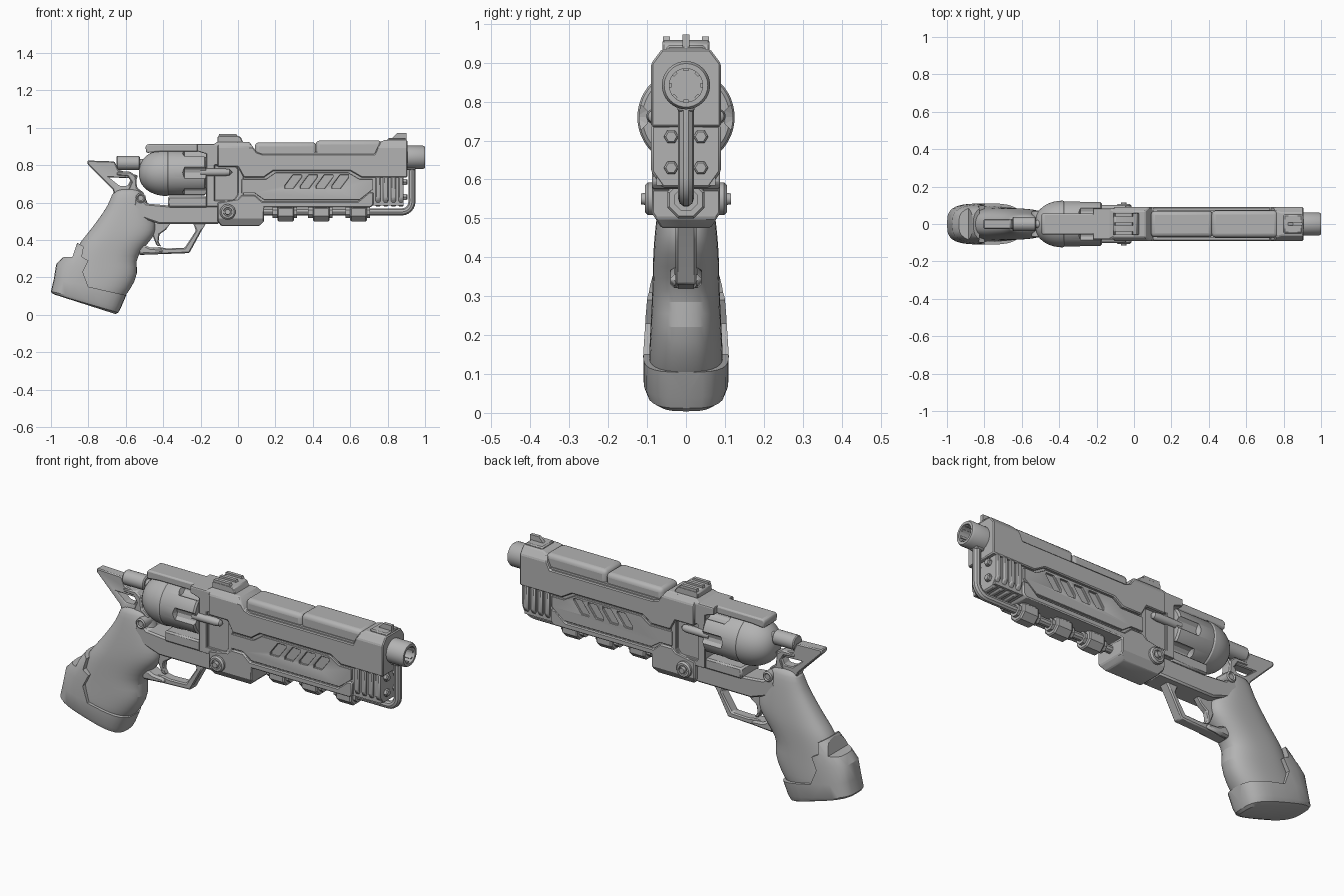
import bpy, bmesh, math
from mathutils import Matrix, Vector

if "Cube" in bpy.data.objects:
    bpy.data.objects.remove(bpy.data.objects["Cube"])

GREY = bpy.data.materials.new("plain_grey")
GREY.diffuse_color = (0.45, 0.45, 0.45, 1)
GREY.use_nodes = True
GREY.node_tree.nodes["Principled BSDF"].inputs["Base Color"].default_value = GREY.diffuse_color


def finish(name, bm, bevel=0.0, segs=1):
    bmesh.ops.recalc_face_normals(bm, faces=bm.faces)
    me = bpy.data.meshes.new(name)
    bm.to_mesh(me)
    bm.free()
    me.materials.append(GREY)
    ob = bpy.data.objects.new(name, me)
    bpy.context.collection.objects.link(ob)
    if bevel:
        add_bevel(ob, bevel, segs)
    return ob


def add_bevel(ob, width, segs=1):
    m = ob.modifiers.new("bevel", 'BEVEL')
    m.width, m.segments, m.limit_method = width, segs, 'ANGLE'
    m.angle_limit = math.radians(35)


def add_prism(bm, pts, y0, y1):
    """Extrude an (x, z) outline from y0 to y1."""
    a = [bm.verts.new((x, y0, z)) for x, z in pts]
    b = [bm.verts.new((x, y1, z)) for x, z in pts]
    bm.faces.new(a)
    bm.faces.new(b[::-1])
    for i in range(len(pts)):
        j = (i + 1) % len(pts)
        bm.faces.new((a[i], b[i], b[j], a[j]))


def prism(name, pts, hw, bevel=0.0, segs=1):
    bm = bmesh.new()
    add_prism(bm, pts, -hw, hw)
    return finish(name, bm, bevel, segs)


def box(name, x0, x1, z0, z1, hw, bevel=0.0, segs=1):
    return prism(name, [(x0, z0), (x1, z0), (x1, z1), (x0, z1)], hw, bevel, segs)


def add_lathe(bm, prof, origin, axis='X', n=32, phase=0.0):
    """Revolve (along, radius) points about an axis through origin."""
    rings = []
    for d, r in prof:
        ring = []
        for k in range(n if r > 0 else 1):
            t = phase + 2 * math.pi * k / n
            u, v = r * math.cos(t), r * math.sin(t)
            off = (d, u, v) if axis == 'X' else (u, d, v)
            ring.append(bm.verts.new(Vector(origin) + Vector(off)))
        rings.append(ring)
    for a, b in zip(rings, rings[1:]):
        for k in range(n):
            q = [a[k % len(a)], a[(k + 1) % len(a)], b[(k + 1) % len(b)], b[k % len(b)]]
            bm.faces.new(list(dict.fromkeys(q)))


def lathe(name, prof, origin, axis='X', n=32, phase=0.0):
    bm = bmesh.new()
    add_lathe(bm, prof, origin, axis, n, phase)
    return finish(name, bm)


def boolean(ob, cutter, op='DIFFERENCE'):
    cutter.hide_render = True
    cutter.hide_viewport = True
    m = ob.modifiers.new("cut", 'BOOLEAN')
    m.object, m.operation, m.solver = cutter, op, 'EXACT'


def loft(name, sections, n=28, power=2.5):
    """Skin rounded sections given as back point, front point, half width."""
    bm, rings = bmesh.new(), []
    for bx, bz, fx, fz, hw in sections:
        ring = []
        for k in range(n):
            t = 2 * math.pi * k / n
            c, s = math.cos(t), math.sin(t)
            u = math.copysign(abs(c) ** (2 / power), c) / 2 + 0.5
            v = math.copysign(abs(s) ** (2 / power), s)
            ring.append(bm.verts.new((bx + (fx - bx) * u, hw * v, bz + (fz - bz) * u)))
        rings.append(ring)
    bm.faces.new(rings[0])
    bm.faces.new(rings[-1][::-1])
    for a, b in zip(rings, rings[1:]):
        for k in range(n):
            j = (k + 1) % n
            bm.faces.new((a[k], a[j], b[j], b[k]))
    return finish(name, bm)


# Octagonal envelope that chamfers the long body parts
bm = bmesh.new()
sec = [(-.06, .47), (.06, .47), (.092, .52), (.092, .895), (.062, .935), (-.062, .935),
       (-.092, .895), (-.092, .52)]
add_prism(bm, [(y, z) for y, z in sec], -1.2, 1.2)
bm.transform(Matrix.Rotation(math.pi / 2, 4, 'Z'))
envelope = finish("envelope_cutter", bm)

# Body: core, upper shell, lower shell, side panel
core = box("body_core", 0, .885, .585, .87, .076)
upper = prism("upper_shell", [(-.11, .925), (.06, .925), (.10, .87), (.13, .86), (.73, .86),
              (.76, .925), (.785, .935), (.905, .935), (.905, .735), (.66, .735), (.60, .77),
              (.19, .77), (.14, .735), (.03, .735), (0, .79), (-.11, .79)], .09)
lower = prism("lower_shell", [(-.11, .60), (0, .62), (.02, .64), (.09, .64), (.13, .605),
              (.64, .605), (.70, .655), (.725, .655), (.725, .59), (.71, .575), (.14, .575),
              (.14, .50), (.115, .475), (-.09, .475), (-.11, .50)], .088)
panel = prism("side_panel", [(.02, .725), (.15, .725), (.20, .76), (.59, .76), (.65, .725),
              (.72, .725), (.72, .67), (.65, .615), (.14, .615), (.09, .65), (.02, .65)], .088)
for ob in (upper, lower):
    boolean(ob, envelope, 'INTERSECT')

# Slanted slots in both side panels
bm = bmesh.new()
for i in range(4):
    x = .25 + .084 * i
    pts = [(x, .69), (x, .675), (x + .045, .675), (x + .09, .735), (x + .09, .748), (x + .043, .748)]
    add_prism(bm, pts, .077, .2)
    add_prism(bm, pts, -.2, -.077)
boolean(panel, finish("slot_cutter", bm))
for ob in (upper, lower, panel):
    add_bevel(ob, .005)

# Rounded barrel cover in two steps
box("barrel_cover_rear", .09, .42, .82, .922, .07, .022, 3)
box("barrel_cover_front", .415, .77, .82, .932, .072, .022, 3)

# Muzzle with inner teeth
lathe("muzzle", [(.88, .062), (.99, .062), (1.0, .056), (1.0, .043), (.93, .043), (.93, 0)],
      (0, 0, .842))
for k in range(8):
    bm = bmesh.new()
    bmesh.ops.create_cube(bm, size=1, matrix=Matrix.Translation((.96, 0, .842)) @
                          Matrix.Rotation(k * math.pi / 4, 4, 'X') @
                          Matrix.Translation((0, 0, .041)) @ Matrix.Diagonal((.06, .012, .008, 1)))
    finish("muzzle_tooth", bm)

# Cooling fins under the muzzle
for i in range(4):
    x = .735 + .041 * i
    bm = bmesh.new()
    add_prism(bm, [(-.09, .74), (-.09, .62), (-.06, .578), (.06, .578), (.09, .62), (.09, .74)],
              -x - .028, -x)
    bm.transform(Matrix.Rotation(math.pi / 2, 4, 'Z'))
    finish("cooling_fin", bm, .006)
for y in (-.038, .038):
    for z in (.71, .63):
        lathe("front_bolt", [(.88, .019), (.9, .019), (.905, .014), (.905, 0)], (0, y, z), n=6)

# Lower rod bending up to the muzzle
arc = [(.875 + .055 * math.sin(a), .605 - .055 * math.cos(a))
       for a in [i * math.pi / 12 for i in range(7)]]
path = [(.10, .55)] + arc + [(.93, .79)]
cu = bpy.data.curves.new("lower_rod", 'CURVE')
cu.dimensions, cu.bevel_depth, cu.bevel_resolution, cu.use_fill_caps = '3D', .02, 3, True
sp = cu.splines.new('POLY')
sp.points.add(len(path) - 1)
for p, (x, z) in zip(sp.points, path):
    p.co = (x, 0, z, 1)
cu.materials.append(GREY)
rod = bpy.data.objects.new("lower_rod", cu)
bpy.context.collection.objects.link(rod)
rod.select_set(True)
bpy.context.view_layer.objects.active = rod
bpy.ops.object.convert(target='MESH')
box("rod_socket", .89, .95, .775, .795, .022, .004)
for x in (.255, .445, .645):
    lathe("rod_collar", [(-.07, 0), (-.07, .032), (-.045, .032), (-.045, .046), (-.038, .052),
          (.038, .052), (.045, .046), (.045, .032), (.06, .032), (.06, 0)],
          (x, 0, .548), n=8, phase=math.pi / 8)
    box("rod_bracket", x - .035, x + .035, .55, .60, .045, .005)

# Receiver block with a recess on each side and ejector pins
block = prism("receiver_block", [(-.17, .58), (.03, .58), (.03, .80), (0, .925), (-.11, .925),
              (-.13, .912), (-.22, .912), (-.22, .875), (-.17, .86)], .083)
bm = bmesh.new()
rec = [(-.125, .61), (-.02, .61), (0, .64), (0, .78), (-.02, .80), (-.125, .80)]
add_prism(bm, rec, .068, .2)
add_prism(bm, rec, -.2, -.068)
boolean(block, finish("recess_cutter", bm))
boolean(block, envelope, 'INTERSECT')
add_bevel(block, .005)
for s in (-1, 1):
    lathe("ejector_pin", [(-.20, 0), (-.20, .02), (-.07, .02), (-.045, .016), (-.03, 0)],
          (0, s * .082, .762), n=16)
    # Frame and grip bolts
    lathe("frame_bolt", [(0, .042), (s * .098, .042), (s * .106, .034), (s * .106, .024),
          (s * .1, .022), (s * .1, .016), (s * .116, .014), (s * .116, 0)], (-.055, 0, .55), 'Y', 20)
    lathe("grip_bolt", [(0, .027), (s * .066, .027), (s * .071, .02), (s * .066, .014),
          (s * .066, 0)], (-.52, 0, .625), 'Y', 16)

# Revolver cylinder with six flutes and a domed rear
drum = lathe("cylinder", [(-.385, 0), (-.385, .117), (-.375, .121), (-.18, .121), (-.172, .112),
             (-.172, 0)], (0, 0, .76), n=48)
bm = bmesh.new()
for k in range(6):
    a = k * math.pi / 3
    add_lathe(bm, [(-.30, 0), (-.285, .035), (-.1, .035), (-.1, 0)],
              (0, .131 * math.cos(a), .76 + .131 * math.sin(a)), n=12)
boolean(drum, finish("flute_cutter", bm))
dome = [(-.53 + .15 * (1 - math.cos(a)), .125 * math.sin(a) ** .85)
        for a in [i * math.pi / 20 for i in range(1, 11)]]
lathe("cylinder_dome", [(-.53, 0)] + dome + [(-.368, .118), (-.368, 0)], (0, 0, .76), n=48)

# Frame: top strap, lower frame, crane
prism("top_strap", [(-.49, .865), (-.42, .872), (-.1, .872), (-.1, .912), (-.485, .912),
      (-.495, .90)], .056, .008, 2)
prism("lower_frame", [(-.54, .64), (-.49, .595), (-.38, .585), (-.10, .585), (-.10, .485),
      (-.42, .485), (-.52, .52), (-.56, .58)], .062, .008)
box("crane_block", -.375, -.16, .575, .632, .076, .008)
prism("rear_link", [(-.60, .64), (-.52, .62), (-.50, .65), (-.54, .68), (-.545, .74), (-.575, .765),
      (-.65, .765), (-.65, .745), (-.59, .74), (-.57, .71)], .03, .006)

# Sights
prism("rear_sight_base", [(-.11, .915), (.03, .915), (.015, .95), (-.005, .958), (-.10, .958),
      (-.11, .95)], .06, .004)
for y in (-.05, 0, .05):
    bm = bmesh.new()
    add_prism(bm, [(-.105, .95), (.0, .95), (-.01, .968), (-.10, .968)], y - .009, y + .009)
    finish("rear_sight_post", bm)
box("front_sight_base", .80, .90, .92, .945, .05, .006)
prism("front_sight_blade", [(.82, .94), (.90, .94), (.90, .972), (.85, .972)], .009)

# Hammer: spur plate with triangular window, and striker
spur = prism("hammer_spur", [(-.805, .825), (-.66, .82), (-.64, .775), (-.535, .745), (-.56, .67),
             (-.66, .64), (-.67, .67), (-.805, .805)], .026)
boolean(spur, prism("spur_cutter", [(-.69, .735), (-.57, .73), (-.59, .69), (-.635, .69)], .2))
add_bevel(spur, .005)
lathe("hammer_striker", [(-.65, 0), (-.65, .034), (-.645, .038), (-.53, .038), (-.525, .032),
      (-.525, .022), (-.46, .022), (-.46, 0)], (0, 0, .812), n=20)

# Trigger and guard
prism("trigger_guard", [(-.17, .49), (-.20, .44), (-.26, .33), (-.53, .32), (-.54, .35),
      (-.42, .362), (-.38, .355), (-.285, .358), (-.225, .45), (-.24, .49)], .027, .006)
prism("guard_tang", [(-.55, .40), (-.47, .36), (-.41, .355), (-.40, .33), (-.53, .32)], .04, .01)
prism("trigger", [(-.47, .50), (-.36, .49), (-.385, .455), (-.42, .43), (-.425, .39), (-.41, .365),
      (-.435, .37), (-.455, .42)], .017, .005)

# Grip with finger swells
grip = loft("grip", [(-.645, .675, -.535, .675, .035), (-.675, .65, -.505, .655, .052),
            (-.69, .59, -.485, .60, .063), (-.755, .50, -.445, .51, .076),
            (-.80, .44, -.435, .455, .082), (-.84, .395, -.455, .41, .085),
            (-.865, .35, -.515, .345, .086), (-.885, .29, -.55, .285, .088),
            (-.915, .24, -.53, .225, .091), (-.945, .18, -.57, .14, .095),
            (-.96, .14, -.62, .08, .096), (-.96, .12, -.64, .06, .08)])
sub = grip.modifiers.new("smooth", 'SUBSURF')
sub.levels = sub.render_levels = 1

# Stepped grip cap, trimmed from a slightly larger grip shape
cap = loft("grip_cap", [(-.82, .44, -.43, .44, .088), (-.865, .375, -.50, .37, .094),
           (-.93, .315, -.53, .29, .100), (-.972, .27, -.52, .21, .105),
           (-.985, .19, -.595, .11, .110), (-1.0, .125, -.625, .04, .109),
           (-.995, .115, -.64, .012, .10), (-.98, .108, -.655, .004, .08)], 28, 3.2)
boolean(cap, prism("cap_trim", [(-1.1, .30), (-.885, .31), (-.86, .385), (-.825, .365), (-.835, .31),
        (-.80, .29), (-.83, .23), (-.80, .15), (-.60, .105), (-.5, .1), (-.5, -.1), (-1.1, -.1)],
        .3), 'INTERSECT')

# Smooth shading that keeps hard edges sharp
for ob in bpy.data.objects:
    if not ob.hide_render:
        ob.select_set(True)
        bpy.context.view_layer.objects.active = ob
bpy.ops.object.shade_smooth_by_angle(angle=math.radians(32))
